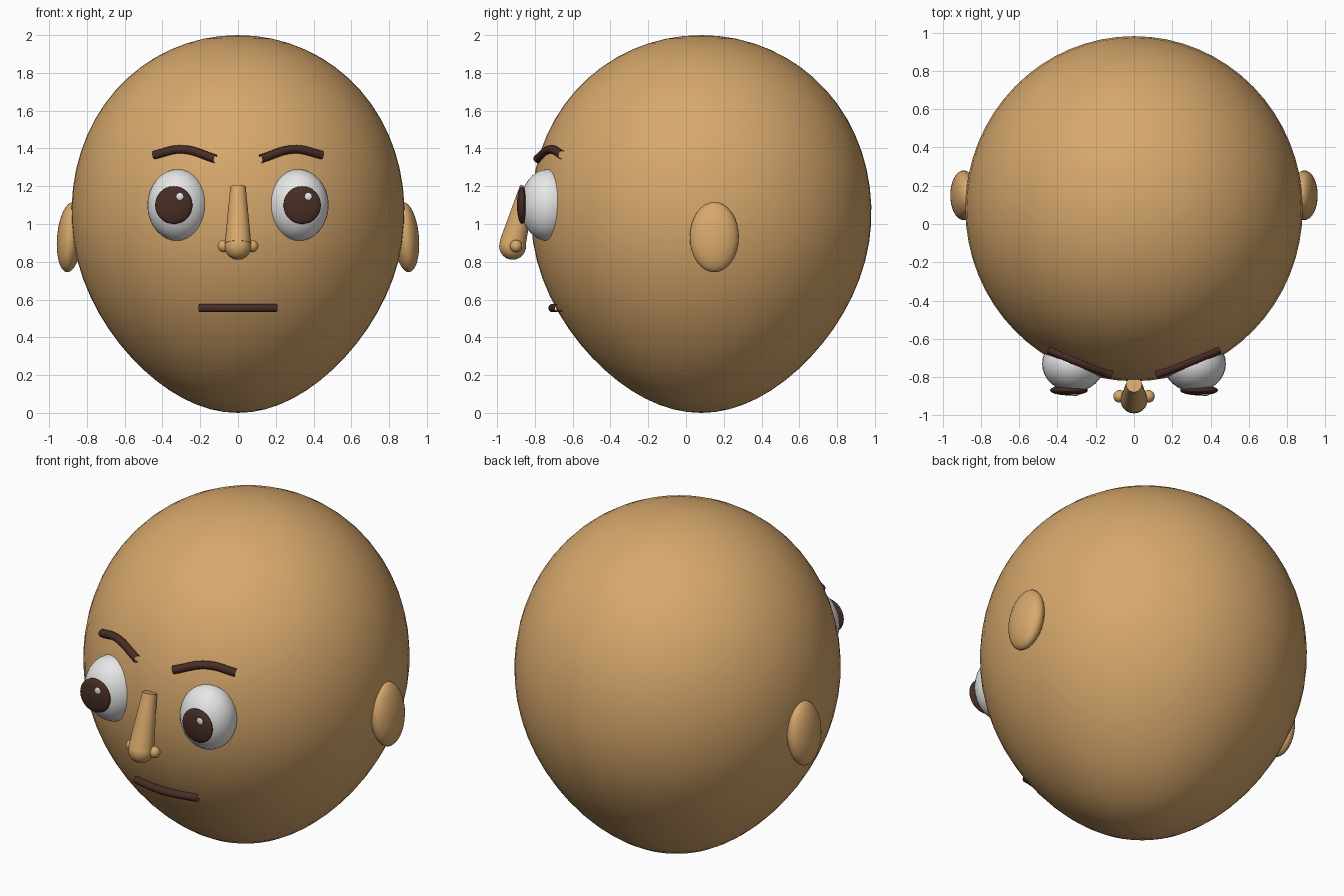
import bpy
from math import radians, sqrt
from mathutils import Vector

cube = bpy.data.objects.get("Cube")
if cube:
    bpy.data.objects.remove(cube, do_unlink=True)


def material(name, rgb):
    mat = bpy.data.materials.new(name)
    mat.use_nodes = True
    color = (*rgb, 1.0)
    mat.diffuse_color = color
    mat.node_tree.nodes["Principled BSDF"].inputs["Base Color"].default_value = color
    return mat


skin = material("tan skin", (0.68, 0.39, 0.15))
white = material("eye white", (0.82, 0.82, 0.82))
brown = material("dark brown", (0.065, 0.026, 0.019))


def finish(name, mat):
    obj = bpy.context.object
    obj.name = name
    obj.data.materials.append(mat)
    bpy.ops.object.shade_smooth_by_angle(angle=radians(40))
    return obj


def ellipsoid(name, center, radii, mat, rotation=(0, 0, 0), segments=32):
    bpy.ops.mesh.primitive_uv_sphere_add(
        segments=segments, ring_count=segments // 2, radius=1,
        location=center, rotation=rotation)
    bpy.context.object.scale = radii
    return finish(name, mat)


def tube(name, points, radius, mat):
    curve = bpy.data.curves.new(name, "CURVE")
    curve.dimensions = "3D"
    curve.bevel_depth = radius
    curve.bevel_resolution = 3
    curve.resolution_u = 10
    spline = curve.splines.new("BEZIER")
    spline.bezier_points.add(len(points) - 1)
    for bp, co in zip(spline.bezier_points, points):
        bp.co = co
        bp.handle_left_type = bp.handle_right_type = "AUTO"
    obj = bpy.data.objects.new(name, curve)
    bpy.context.collection.objects.link(obj)
    bpy.ops.object.select_all(action="DESELECT")
    obj.select_set(True)
    bpy.context.view_layer.objects.active = obj
    bpy.ops.object.convert(target="MESH")
    return finish(name, mat)


# Egg-shaped head, narrowing towards the chin
head = ellipsoid("head", (0, 0.08, 1), (0.88, 0.9, 1), skin, segments=64)
for v in head.data.vertices:
    t = v.co.z
    taper = 1 + 0.06 * t - (0.1 * t * t if t < 0 else 0)
    v.co.x *= taper
    v.co.y *= taper

# Paired features: ears, eyes, brows and nostrils
for side, s in (("left", 1), ("right", -1)):
    ellipsoid(f"{side}_ear", (s * 0.89, 0.15, 0.93), (0.068, 0.13, 0.186),
              skin, (0, radians(-5 * s), 0))
    ellipsoid(f"{side}_eyeball", (s * 0.317, -0.73, 1.1), (0.163, 0.147, 0.19), white)
    ellipsoid(f"{side}_iris", (s * 0.34, -0.868, 1.1), (0.099, 0.027, 0.1), brown)
    # Both glints sit towards the same side
    ellipsoid(f"{side}_eye_glint", (s * 0.34 + 0.032, -0.892, 1.145),
              (0.02, 0.006, 0.02), white, segments=16)
    tube(f"{side}_eyebrow", [(s * 0.445, -0.655, 1.365), (s * 0.295, -0.718, 1.395),
                             (s * 0.12, -0.787, 1.345)], 0.023, brown)
    ellipsoid(f"{side}_nostril", (s * 0.075, -0.9, 0.883), (0.033,) * 3,
              skin, segments=20)

# Nose: tapered bridge with a round tip
top, bottom = Vector((0, -0.838, 1.197)), Vector((0, -0.918, 0.895))
axis = top - bottom
bpy.ops.mesh.primitive_cone_add(
    vertices=32, radius1=0.07, radius2=0.041, depth=axis.length,
    location=(top + bottom) / 2, rotation=axis.to_track_quat("Z", "Y").to_euler())
finish("nose_bridge", skin)
ellipsoid("nose_tip", (0, -0.918, 0.882), (0.071,) * 3, skin)

# Straight mouth wrapped around the face
tube("mouth", [(-0.205, -0.672, 0.555), (0, -0.706, 0.555), (0.205, -0.672, 0.555)],
     0.023, brown)
